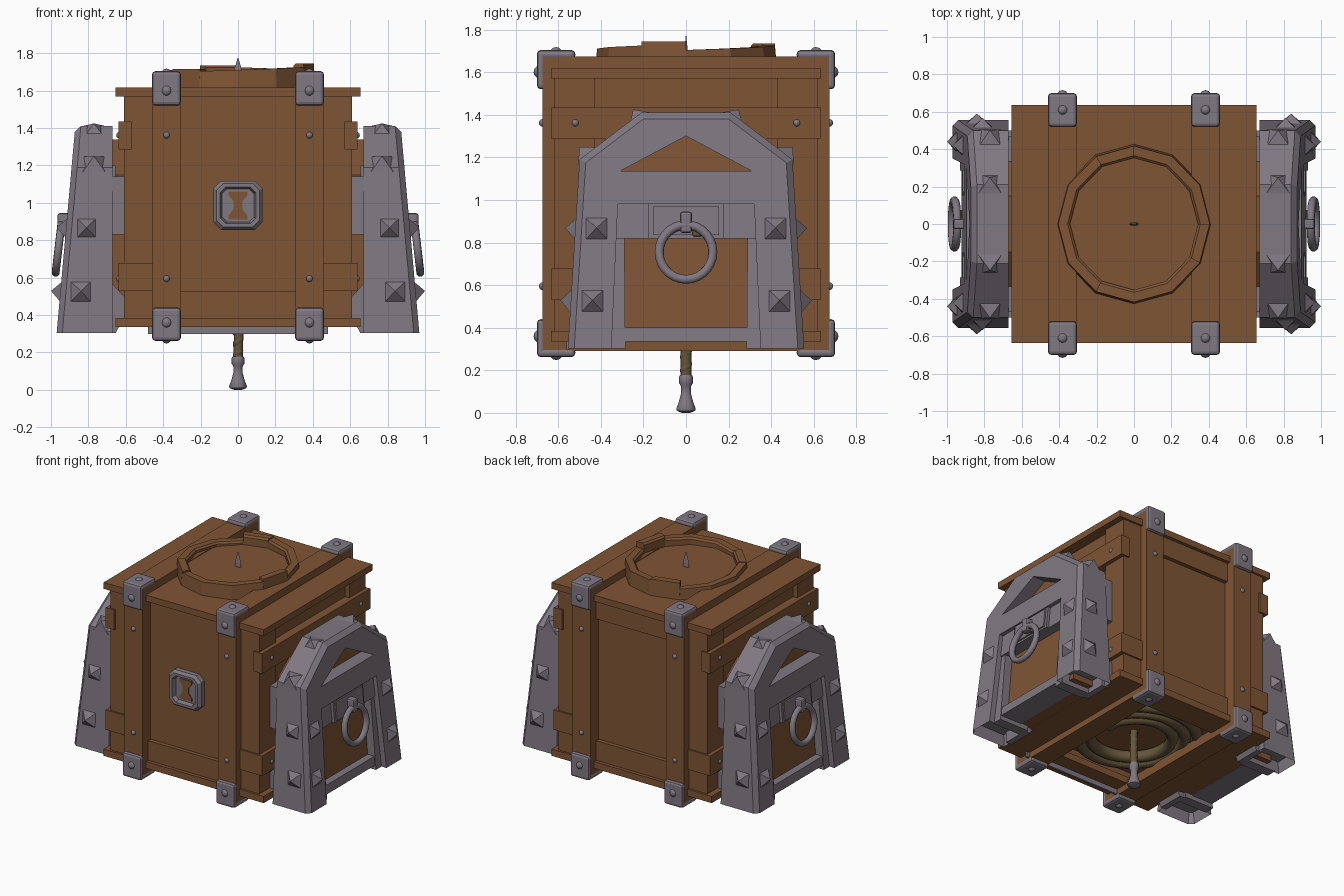
import bpy, bmesh, math
from mathutils import Vector, Matrix

if "Cube" in bpy.data.objects:
    bpy.data.objects.remove(bpy.data.objects["Cube"])


def material(name, rgb):
    m = bpy.data.materials.new(name)
    m.diffuse_color = (*rgb, 1)
    m.use_nodes = True
    m.node_tree.nodes["Principled BSDF"].inputs["Base Color"].default_value = m.diffuse_color
    return m


WOOD = material("brown wood", (0.212, 0.09, 0.035))
METAL = material("grey metal", (0.215, 0.19, 0.222))
ROPE = material("tan rope", (0.135, 0.095, 0.045))


def finish(name, bm, mat, mirror="", bevel=0.0, smooth=False):
    """Turn a bmesh into an object, optionally bevelled and mirrored."""
    bmesh.ops.recalc_face_normals(bm, faces=bm.faces)
    me = bpy.data.meshes.new(name)
    bm.to_mesh(me)
    bm.free()
    me.materials.append(mat)
    ob = bpy.data.objects.new(name, me)
    bpy.context.collection.objects.link(ob)
    if bevel:
        b = ob.modifiers.new("bevel", "BEVEL")
        b.width, b.segments = bevel, 2
    if mirror:
        m = ob.modifiers.new("mirror", "MIRROR")
        m.use_axis = ["x" in mirror, "y" in mirror, False]
    if smooth:
        bpy.context.view_layer.objects.active = ob
        ob.select_set(True)
        bpy.ops.object.shade_smooth_by_angle(angle=math.radians(40))
        ob.select_set(False)
    return ob


def boxes(name, spans, mat, mirror="", bevel=0.0):
    bm = bmesh.new()
    for lo, hi in spans:
        lo, hi = Vector(lo), Vector(hi)
        m = Matrix.Translation((lo + hi) / 2) @ Matrix.Diagonal((*(hi - lo), 1))
        bmesh.ops.create_cube(bm, size=1, matrix=m)
    return finish(name, bm, mat, mirror, bevel)


def skin(name, loops, mat, **kw):
    """Bridge closed loops of equal length and cap both ends."""
    bm = bmesh.new()
    rows = [[bm.verts.new(p) for p in loop] for loop in loops]
    n = len(rows[0])
    for a, b in zip(rows, rows[1:]):
        for i in range(n):
            bm.faces.new((a[i], a[(i + 1) % n], b[(i + 1) % n], b[i]))
    bm.faces.new(rows[0])
    bm.faces.new(rows[-1])
    return finish(name, bm, mat, **kw)


def lathe(name, profile, sides, mat, sy=1.0, **kw):
    ang = [2 * math.pi * i / sides for i in range(sides)]
    return skin(name, [[(r * math.cos(a), sy * r * math.sin(a), z) for a in ang]
                       for r, z in profile], mat, **kw)


def tube(name, points, radius, mat, cyclic=False):
    cu = bpy.data.curves.new(name, "CURVE")
    cu.dimensions, cu.bevel_depth, cu.bevel_resolution = "3D", radius, 2
    cu.use_fill_caps = True
    sp = cu.splines.new("POLY")
    sp.points.add(len(points) - 1)
    for p, co in zip(sp.points, points):
        p.co = (*co, 1)
    sp.use_cyclic_u = cyclic
    cu.materials.append(mat)
    bpy.context.collection.objects.link(bpy.data.objects.new(name, cu))


# Crate core, corner posts, lids and cross boards
boxes("crate_core", [((-.575, -.58, .43), (.575, .58, 1.6))], WOOD)
boxes("corner_post", [((.44, .43, .34), (.61, .62, 1.6))], WOOD, "xy")
boxes("top_lid", [((-.655, -.635, 1.57), (.655, .635, 1.617))], WOOD)
boxes("bottom_frame", [((.45, 0, .335), (.655, .635, .385)),
                       ((0, .44, .335), (.45, .635, .385)),
                       ((.45, 0, .385), (.6, .6, .45)),
                       ((0, .45, .385), (.45, .6, .45))], WOOD, "xy")
boxes("front_board", [((0, .56, .385), (.32, .61, .53))], WOOD, "xy")
boxes("back_board", [((-.32, .56, 1.43), (.32, .61, 1.575))], WOOD)
boxes("side_board", [((.57, 0, z), (.64, .632, z + .148)) for z in (.53, 1.286)]
      + [((.45, .6, .53), (.64, .632, .678))], WOOD, "xy")
boxes("bottom_strip", [((-.48, -.56, .298), (.48, -.545, .337))], METAL)

# Two wooden bands wrapped around the crate
boxes("band", [((.308, .57, .29), (.457, .675, 1.673)),
               ((.308, 0, 1.6), (.457, .57, 1.673)),
               ((.308, 0, .29), (.457, .57, .36))], WOOD, "xy")

# L-shaped metal caps over the outer corners of the bands
for label, zo, zi, ze in (("top", 1.704, 1.66, 1.52), ("bottom", .262, .305, .44)):
    ell = [(.52, zo), (.70, zo), (.70, ze), (.66, ze), (.66, zi), (.52, zi)]
    skin("band_cap_" + label, [[(x, y, z) for y, z in ell] for x in (.305, .46)],
         METAL, mirror="xy", bevel=.018)

# Domed rivets on caps, bands and side boards
bm = bmesh.new()
rivets = [((.382, .686, z), .03) for z in (1.6, .36)]
rivets += [((.382, .61, z), .03) for z in (1.688, .278)]
rivets += [((.382, .673, z), .018) for z in (1.362, .595)]
rivets += [((.634, .52, z), .018) for z in (1.362, .595)]
for co, r in rivets:
    bmesh.ops.create_uvsphere(bm, u_segments=10, v_segments=6, radius=r,
                              matrix=Matrix.Translation(co))
finish("rivets", bm, METAL, "xy", smooth=True)

# Dial ring: rising ramps that end in raised blocks
bm = bmesh.new()
blocks = {3: 1.735, 7: 1.715, 11: 1.745}
for i in range(12):
    k = i % 4
    base = 1.69 if 4 <= i < 8 else 1.704
    tops = (blocks[i],) * 2 if i in blocks else (base + .007 * k, base + .007 * (k + 1))
    ends = []
    for j, top in enumerate(tops):
        a = math.radians(30 * (i + j))
        c, s = math.cos(a), math.sin(a) * 1.03
        ends.append([bm.verts.new((r * c, r * s, z)) for r, z in
                     ((.415, 1.61), (.405, top), (.355, top), (.342, top - .012), (.342, 1.61))])
    a, b = ends
    for q in range(5):
        bm.faces.new((a[q], a[(q + 1) % 5], b[(q + 1) % 5], b[q]))
    bm.faces.new(a)
    bm.faces.new(b)
finish("dial_ring", bm, WOOD)
lathe("dial_floor", [(.36, 1.61), (.36, 1.668)], 12, WOOD)
lathe("dial_pointer", [(.026, 1.66), (.024, 1.7), (.002, 1.775)], 8, METAL, sy=.35)


# Front emblem: chamfered metal frame with an hourglass inlay
def octagon(hx, hz, c, y):
    pts = [(hx, hz - c), (hx - c, hz), (c - hx, hz), (-hx, hz - c),
           (-hx, c - hz), (c - hx, -hz), (hx - c, -hz), (hx, c - hz)]
    return [(x, y, .987 + z) for x, z in pts]


skin("emblem_frame", [octagon(.13, .131, .04, -.57), octagon(.13, .131, .04, -.615),
                      octagon(.115, .116, .035, -.635), octagon(.095, .098, .03, -.635),
                      octagon(.085, .088, .025, -.605)], METAL)
glass = [(.05, .075), (.05, .055), (.024, .02), (.024, -.02), (.05, -.055), (.05, -.075)]
glass += [(-x, z) for x, z in reversed(glass)]
skin("emblem_hourglass", [[(x, y, .987 + z) for x, z in glass] for y in (-.604, -.612)], WOOD)


# Side supports: sloped metal arch with two legs and a triangular window
def face_x(z):
    return .97 - .09 * (z - .3)


def half_arch(name, pts, inner, drop, mat, chamfer=(), hollow=False):
    """Mirrored slab in the y-z plane whose outer side follows the slope."""
    bm = bmesh.new()
    a = [bm.verts.new((inner, y, z)) for y, z in pts]
    b = [bm.verts.new((face_x(z) - drop, y, z)) for y, z in pts]
    n = len(pts)
    bm.faces.new(a)
    bm.faces.new(b)
    for i in range(n):
        j = (i + 1) % n
        if abs(pts[i][0]) + abs(pts[j][0]) > 1e-5:
            bm.faces.new((a[i], a[j], b[j], b[i]))
    edges = [bm.edges.get((b[i], b[i + 1])) for i in chamfer]
    if edges:
        bmesh.ops.bevel(bm, geom=edges, offset=.03, segments=1, affect="EDGES")
    if hollow:
        bmesh.ops.recalc_face_normals(bm, faces=bm.faces)
        sole = [f for f in bm.faces if f.normal.z < -.9 and f.calc_center_median().z < .32]
        bmesh.ops.inset_region(bm, faces=sole, thickness=.02, depth=-.08)
    return finish(name, bm, mat, "xy")


half_arch("support_arch", [(.35, .303), (.555, .303), (.5, 1.19), (.21, 1.41), (0, 1.41),
                           (0, 1.3), (.31, 1.135), (0, 1.135), (0, .98), (.32, .98)],
          .672, 0, METAL, (1, 2, 3), True)
half_arch("support_leg_lining", [(.285, .303), (.36, .303), (.33, .98), (.29, .98)],
          .69, .04, METAL)
half_arch("support_panel", [(0, .34), (.4, .34), (.4, 1.15), (.15, 1.34), (0, 1.34)],
          .6, .1, WOOD)
half_arch("support_crosspiece", [(0, .82), (.33, .82), (.33, 1.0), (0, 1.0)], .7, .03, METAL)
half_arch("support_sill", [(0, .335), (.31, .335), (.31, .4), (0, .4)], .75, .045, METAL)
half_arch("ring_plate", [(0, .82), (.175, .82), (.175, .99), (0, .99)], .8, .01, METAL)
half_arch("ring_plate_face", [(0, .835), (.155, .835), (.155, .97), (0, .97)], .8, 0, METAL)
boxes("support_bracket", [((.605, .3, .83), (.69, .5, 1.14)),
                          ((.655, .3, 1.14), (.69, .47, 1.2))], METAL, "xy")
foot = [(.7, .6), (.61, .5), (.61, .385), (.655, .303), (.7, .303)]
skin("support_foot_wedge", [[(x, y, z) for x, z in foot] for y in (.3, .5)], METAL, mirror="xy")

# Pyramid studs on the legs and shoulders
bm = bmesh.new()
studs = [((face_x(.865), .42, .865), (1, 0, .09), .084),
         ((face_x(.525), .44, .525), (1, 0, .09), .084),
         ((.81, .518, .865), (0, 1, .06), .084), ((.84, .54, .525), (0, 1, .06), .09),
         ((.77, .22, 1.383), (0, .55, .83), .09), ((.77, .468, 1.213), (0, .68, .73), .085)]
for co, d, r in studs:
    d = Vector(d).normalized()
    mat = (Matrix.Translation(Vector(co) + d * .02) @ d.to_track_quat("Z", "Y").to_matrix().to_4x4()
           @ Matrix.Rotation(math.pi / 4, 4, "Z"))
    bmesh.ops.create_cone(bm, cap_ends=True, segments=4, radius1=r, radius2=0,
                          depth=.06, matrix=mat)
finish("studs", bm, METAL, "xy")

# Ring handles and their hooks
for side, label in ((1, "right"), (-1, "left")):
    ring = []
    for i in range(28):
        a = 2 * math.pi * i / 28
        ring.append((side * (.96 - .015 * math.sin(a)), .126 * math.cos(a),
                     .755 + .128 * math.sin(a)))
    tube("ring_handle_" + label, ring, .022, METAL, True)
boxes("ring_hook", [((.88, -.028, .845), (.965, .028, .945))], METAL, "x", .012)
boxes("ring_hook_binding", [((.9, .03, .828), (.94, .075, .856))], ROPE, "x", .008)

# Coiled rope under the crate with a hanging end
coil = []
for i in range(106):
    a = 2 * math.pi * i / 42
    r = .225 + .205 * i / 105
    coil.append((r * math.cos(a), r * math.sin(a), .39))
tube("rope_coil", coil, .042, ROPE)
tube("rope_end", [(0, 0, .44), (.004, 0, .3), (0, 0, .15)], .025, ROPE)
twist = [(.01 * math.cos(i * .7), .01 * math.sin(i * .7), .15 + .007 * i) for i in range(40)]
tube("rope_twist", twist, .019, ROPE)
lathe("rope_weight", [(.03, .178), (.034, .17), (.034, .14), (.025, .125), (.025, .09),
                      (.036, .05), (.048, .02), (.045, .01), (.02, 0)], 10, METAL, smooth=True)
